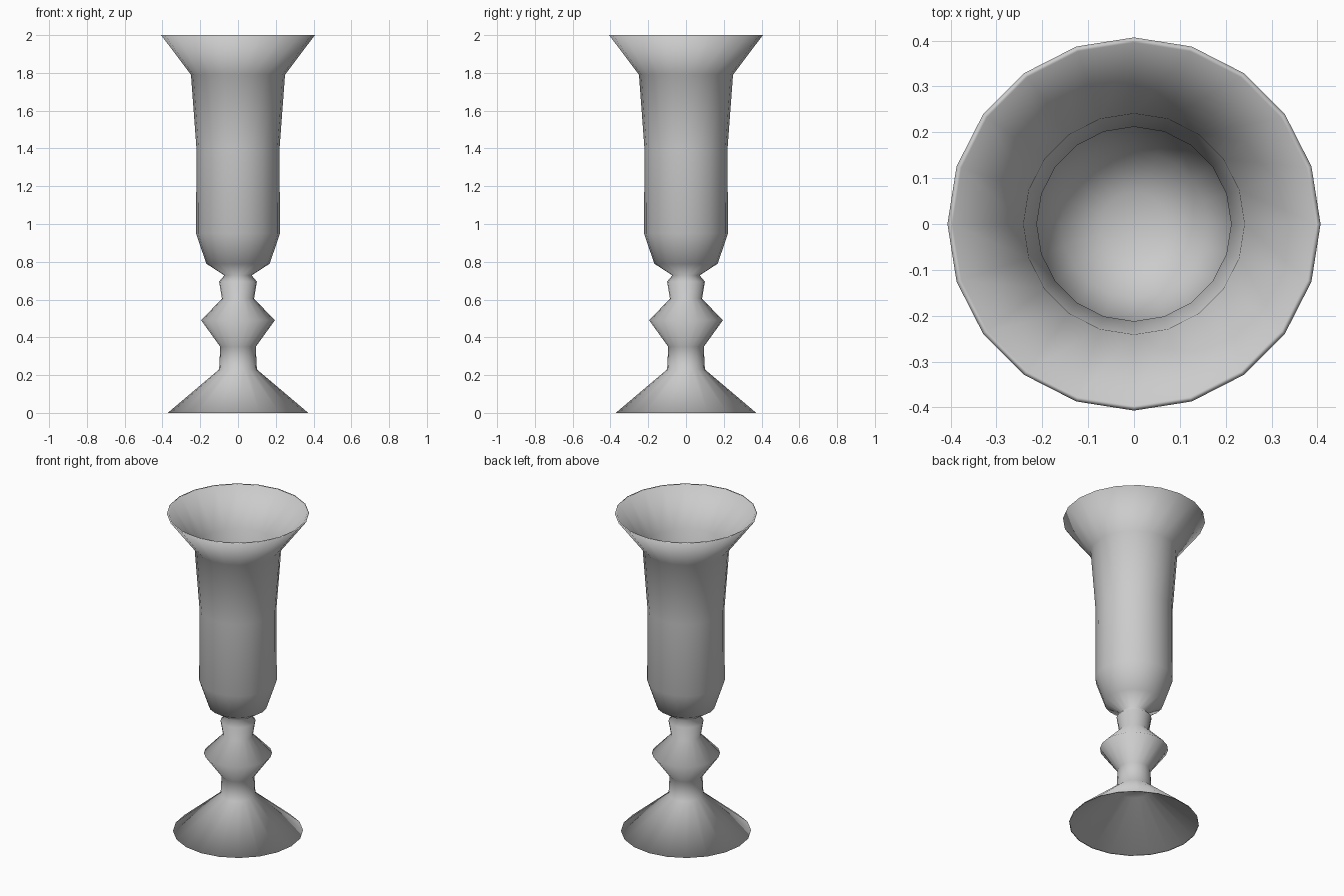
import bpy
import bmesh
from math import cos, sin, tau

if "Cube" in bpy.data.objects:
    bpy.data.objects.remove(bpy.data.objects["Cube"])

SIDES = 20


def lathe(name, profile):
    """Spin a radius/height profile round z; radius 0 becomes a single pole."""
    bm = bmesh.new()
    rings = []
    for r, z in profile:
        if r == 0:
            rings.append([bm.verts.new((0, 0, z))] * SIDES)
        else:
            rings.append([bm.verts.new((r * cos(tau * i / SIDES), r * sin(tau * i / SIDES), z))
                          for i in range(SIDES)])
    for lower, upper in zip(rings, rings[1:]):
        for i in range(SIDES):
            j = (i + 1) % SIDES
            corners = [lower[i], lower[j], upper[j], upper[i]]
            face = bm.faces.new(list(dict.fromkeys(corners)))
            face.smooth = True
    bmesh.ops.recalc_face_normals(bm, faces=bm.faces)
    mesh = bpy.data.meshes.new(name)
    bm.to_mesh(mesh)
    bm.free()
    obj = bpy.data.objects.new(name, mesh)
    bpy.context.collection.objects.link(obj)
    return obj


# underside of the hollow foot
foot_inside = [(0, 0.22), (0.09, 0.22), (0.365, 0)]
# foot, beaded stem and flared cup
outside = [(0.372, 0), (0.10, 0.23), (0.094, 0.35), (0.195, 0.49), (0.085, 0.605),
           (0.10, 0.695), (0.072, 0.728), (0.168, 0.79), (0.222, 0.95),
           (0.22, 1.40), (0.249, 1.79), (0.407, 2.0)]
# thin-walled cup interior
cup_inside = [(0.396, 2.0), (0.241, 1.79), (0.212, 1.40), (0.213, 0.955),
              (0.16, 0.80), (0.07, 0.745), (0, 0.745)]

lathe("vase", foot_inside + outside + cup_inside)
